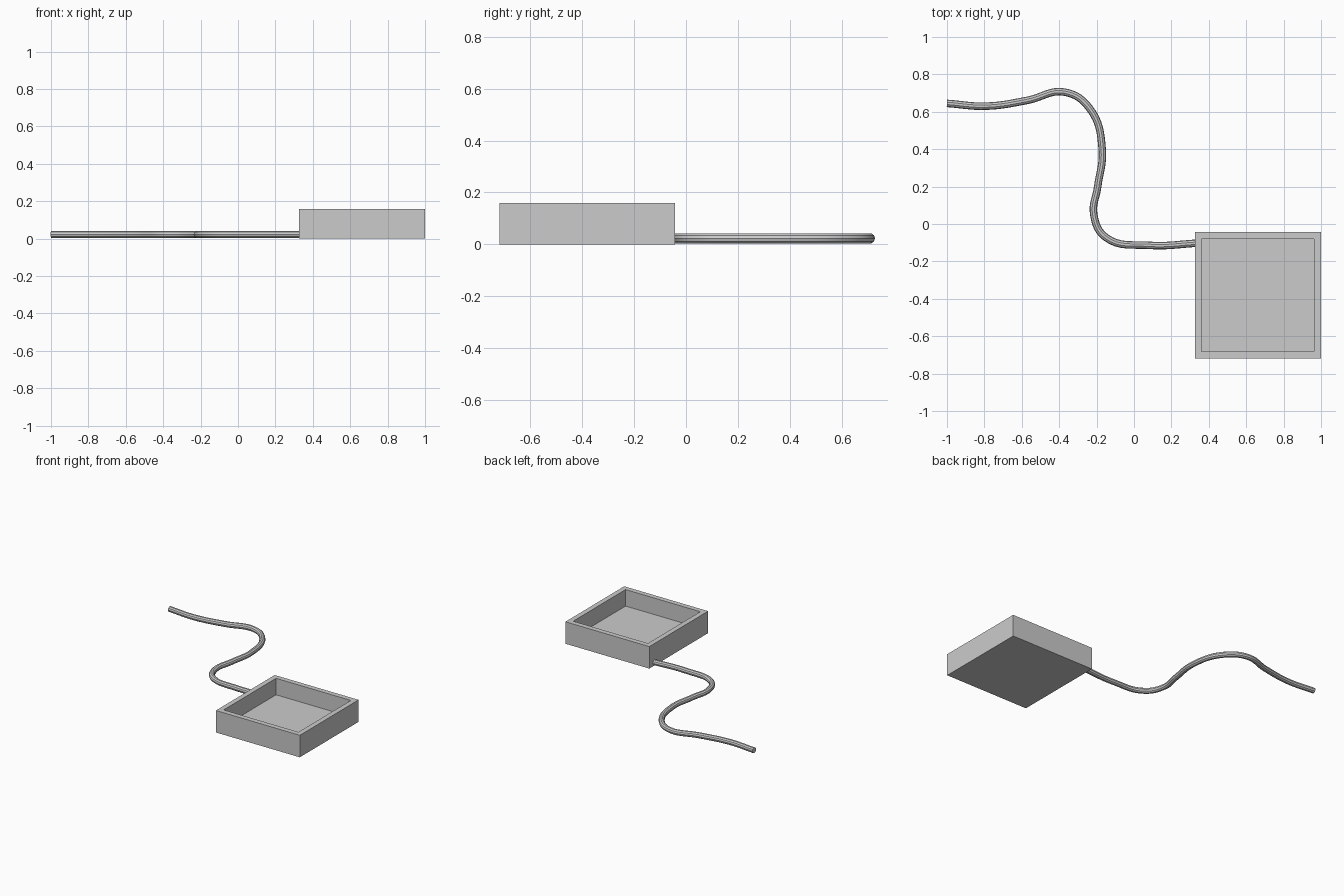
import bpy, bmesh
from mathutils import Vector

if "Cube" in bpy.data.objects:
    bpy.data.objects.remove(bpy.data.objects["Cube"])

# Square tray: box with inset top face pushed down to form the recess
X0, X1, Y0, Y1, H = 0.325, 1.0, -0.718, -0.043, 0.16
WALL, FLOOR = 0.052, 0.04

bm = bmesh.new()
bmesh.ops.create_cube(bm, size=1)
bmesh.ops.scale(bm, vec=(X1 - X0, Y1 - Y0, H), verts=bm.verts)
bmesh.ops.translate(bm, vec=((X0 + X1) / 2, (Y0 + Y1) / 2, H / 2), verts=bm.verts)
bm.normal_update()
top = [f for f in bm.faces if f.normal.z > 0.9]
bmesh.ops.inset_region(bm, faces=top, thickness=WALL)
walls = bmesh.ops.extrude_face_region(bm, geom=top)
lower = [v for v in walls["geom"] if isinstance(v, bmesh.types.BMVert)]
bmesh.ops.translate(bm, vec=(0, 0, FLOOR - H), verts=lower)
bmesh.ops.delete(bm, geom=[f for f in top if f.is_valid], context='FACES_ONLY')
bmesh.ops.recalc_face_normals(bm, faces=bm.faces)
mesh = bpy.data.meshes.new("tray")
bm.to_mesh(mesh)
bm.free()
bpy.context.collection.objects.link(bpy.data.objects.new("tray", mesh))

# Winding cord lying on the ground, ending inside the tray wall
path = [(-1.0, 0.645), (-0.79, 0.63), (-0.57, 0.661), (-0.37, 0.705), (-0.235, 0.615),
        (-0.17, 0.4), (-0.194, 0.2), (-0.215, 0.05), (-0.15, -0.072), (0.08, -0.114),
        (0.35, -0.102)]
curve = bpy.data.curves.new("cord", 'CURVE')
curve.dimensions = '3D'
curve.bevel_depth = 0.02
curve.bevel_resolution = 3
curve.resolution_u = 8
curve.use_fill_caps = True
spline = curve.splines.new('BEZIER')
spline.bezier_points.add(len(path) - 1)
for p, (x, y) in zip(spline.bezier_points, path):
    p.co = Vector((x, y, 0.023))
    p.handle_left_type = p.handle_right_type = 'AUTO'
cord = bpy.data.objects.new("cord", curve)
bpy.context.collection.objects.link(cord)

# Real mesh with smooth sides and sharp end caps
bpy.context.view_layer.objects.active = cord
cord.select_set(True)
bpy.ops.object.convert(target='MESH')
bpy.ops.object.shade_smooth_by_angle()
